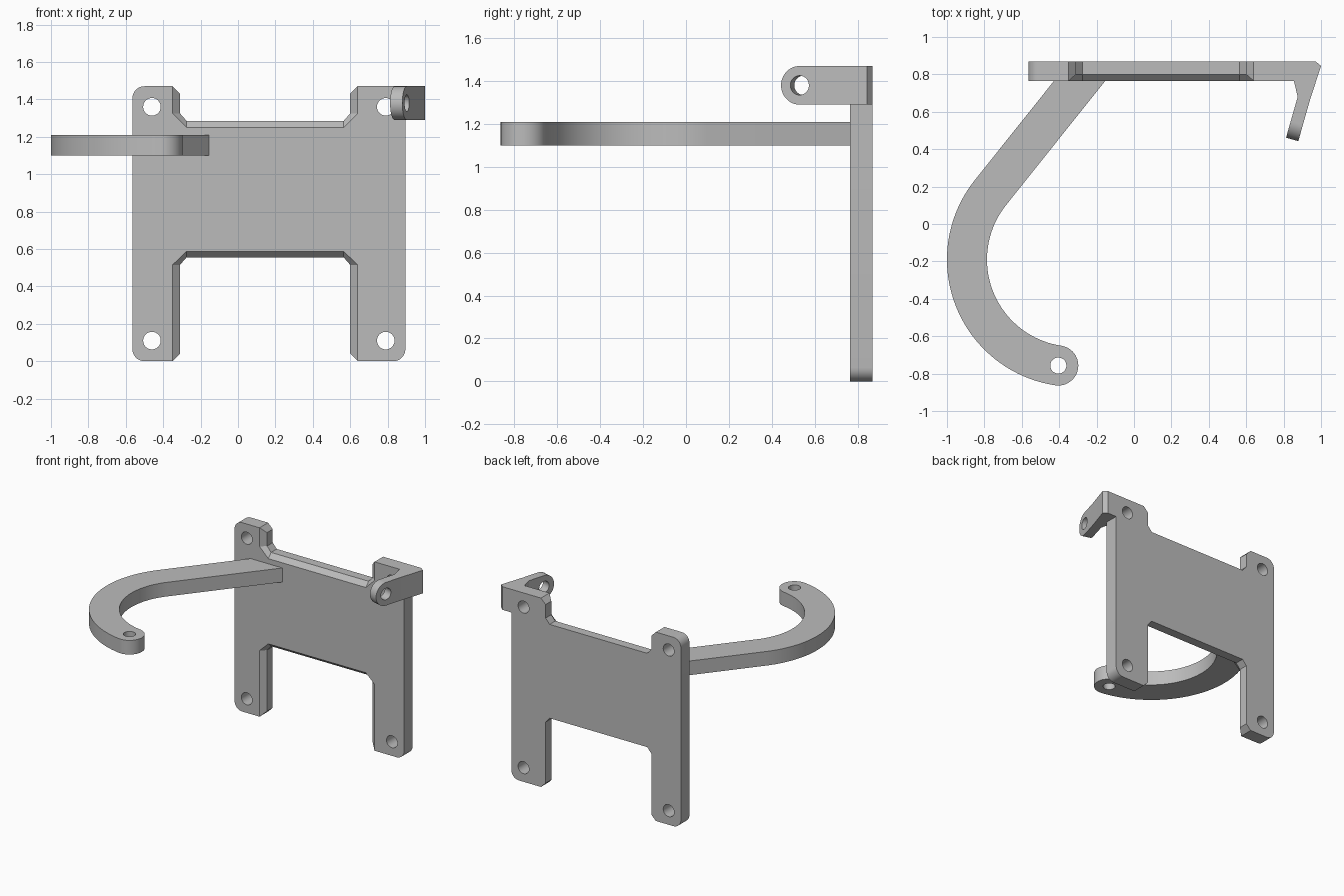
import bpy, bmesh
from math import sin, cos, pi, radians
from mathutils import Vector

if "Cube" in bpy.data.objects:
    bpy.data.objects.remove(bpy.data.objects["Cube"])

grey = bpy.data.materials.new("plain_grey")
grey.use_nodes = True
GREY = (0.5, 0.5, 0.5, 1)
grey.diffuse_color = GREY
grey.node_tree.nodes["Principled BSDF"].inputs["Base Color"].default_value = GREY


def loft(name, rings):
    """Skin matching closed rings of points and cap both ends."""
    bm = bmesh.new()
    loops = [[bm.verts.new(p) for p in ring] for ring in rings]
    n = len(loops[0])
    for a, b in zip(loops, loops[1:]):
        for i in range(n):
            j = (i + 1) % n
            bm.faces.new((a[i], a[j], b[j], b[i]))
    bm.faces.new(loops[0])
    bm.faces.new(loops[-1])
    bmesh.ops.remove_doubles(bm, verts=bm.verts, dist=0.0005)
    bmesh.ops.recalc_face_normals(bm, faces=bm.faces)
    mesh = bpy.data.meshes.new(name)
    bm.to_mesh(mesh)
    bm.free()
    mesh.materials.append(grey)
    ob = bpy.data.objects.new(name, mesh)
    bpy.context.collection.objects.link(ob)
    return ob


def arc(cx, cy, r, start, end, steps):
    angles = [radians(start + (end - start) * i / steps) for i in range(steps + 1)]
    return [(cx + r * cos(a), cy + r * sin(a)) for a in angles]


def prism(name, outline, z0, z1):
    return loft(name, [[(x, y, z) for x, y in outline] for z in (z0, z1)])


def rod(center, axis, r, length=0.4):
    """Cylinder used to drill a hole."""
    axis = Vector(axis).normalized()
    side = axis.orthogonal().normalized()
    up = axis.cross(side)
    ring = [Vector(center) + side * x + up * y for x, y in arc(0, 0, r, 0, 360, 40)[:-1]]
    return loft("drill", [[p - axis * length / 2 for p in ring],
                          [p + axis * length / 2 for p in ring]])


def combine(ob, other, operation):
    mod = ob.modifiers.new(operation.lower(), "BOOLEAN")
    mod.operation, mod.solver, mod.object = operation, "EXACT", other
    bpy.context.view_layer.objects.active = ob
    bpy.ops.object.modifier_apply(modifier=mod.name)
    bpy.data.objects.remove(other)


def smooth(ob):
    bpy.ops.object.select_all(action="DESELECT")
    ob.select_set(True)
    bpy.context.view_layer.objects.active = ob
    bpy.ops.object.shade_smooth_by_angle(angle=radians(25))


# Plate: outline with two notches, bevelled on the front notch edges
LEFT, RIGHT, TOP, MID = -0.565, 0.895, 1.47, 0.145
FRONT, BACK, ROUND = 0.765, 0.87, 0.065


def notch(end, knee, level, half, corner):
    right = [(0.495, end), (half, end + corner), (half, knee), (0.42, level)]
    return [(MID - x, z) for x, z in right] + [(MID + x, z) for x, z in reversed(right)]


def plate_ring(y, half, corner, low, high):
    pts = arc(LEFT + ROUND, ROUND, ROUND, 180, 270, 8)
    pts += notch(0, 0.515, low, half, corner)
    pts += arc(RIGHT - ROUND, ROUND, ROUND, 270, 360, 8)
    pts += [(RIGHT, TOP)]
    pts += reversed(notch(TOP, 1.325, high, half, -corner))
    pts += arc(LEFT + ROUND, TOP - ROUND, ROUND, 90, 180, 8)
    return [(x, y, z) for x, z in pts]


wide = (0.455, 0.04, 0.555, 1.285)
plate = loft("mounting_plate", [plate_ring(FRONT, 0.495, 0, 0.587, 1.25),
                                plate_ring(FRONT + 0.035, *wide),
                                plate_ring(BACK, *wide)])

# Angled side tab: corner block plus a round-ended ear
along = Vector((-0.273, -0.962, 0)).normalized()
normal = Vector((-along.y, along.x, 0))
THICK, TAB_LOW, TAB_R = 0.068, 1.29, 0.09
inner = Vector((0.875, 0.68, 0))
outer = inner + normal * THICK
block = prism("corner_block", [(0.855, FRONT), inner.xy, outer.xy, (1.0, 0.845),
                               (0.97, BACK), (RIGHT, BACK), (RIGHT, FRONT)], TAB_LOW, TOP)
reach = 0.227 - TAB_R
profile = [(0, -TAB_R)] + arc(reach, 0, TAB_R, -90, 90, 24) + [(0, TAB_R)]
base = inner + Vector((0, 0, TAB_LOW + TAB_R))
ear = loft("ear", [[base + along * u + normal * t + Vector((0, 0, v)) for u, v in profile]
                   for t in (0, THICK)])
combine(block, ear, "UNION")
combine(plate, block, "UNION")

# Drilled holes in the ear and the four plate corners
combine(plate, rod(base + along * reach + normal * THICK / 2, normal, 0.045, 0.16), "DIFFERENCE")
for x in (-0.46, 0.79):
    for z in (0.11, 1.36):
        combine(plate, rod((x, 0.82, z), (0, 1, 0), 0.047, 0.16), "DIFFERENCE")
smooth(plate)

# Curved arm: straight run from the plate, wide bend, round end with a hole
CX, CY, R, HALF = -0.32, -0.19, 0.573, 0.107
SLOPE, END = 51.4, 261.5


def arm_edge(r):
    bend = arc(CX, CY, r, 90 + SLOPE, END, 40)
    x, y = bend[0]
    run = (FRONT - y) / sin(radians(SLOPE))
    return [(x + run * cos(radians(SLOPE)), FRONT)] + bend


tip = arc(CX, CY, R, END, END, 1)[0]
cap = arc(*tip, HALF, END, END + 180, 24)[1:-1]
arm = prism("curved_arm", arm_edge(R + HALF) + cap + arm_edge(R - HALF)[::-1], 1.10, 1.21)
combine(arm, rod((*tip, 1.155), (0, 0, 1), 0.043), "DIFFERENCE")
smooth(arm)
